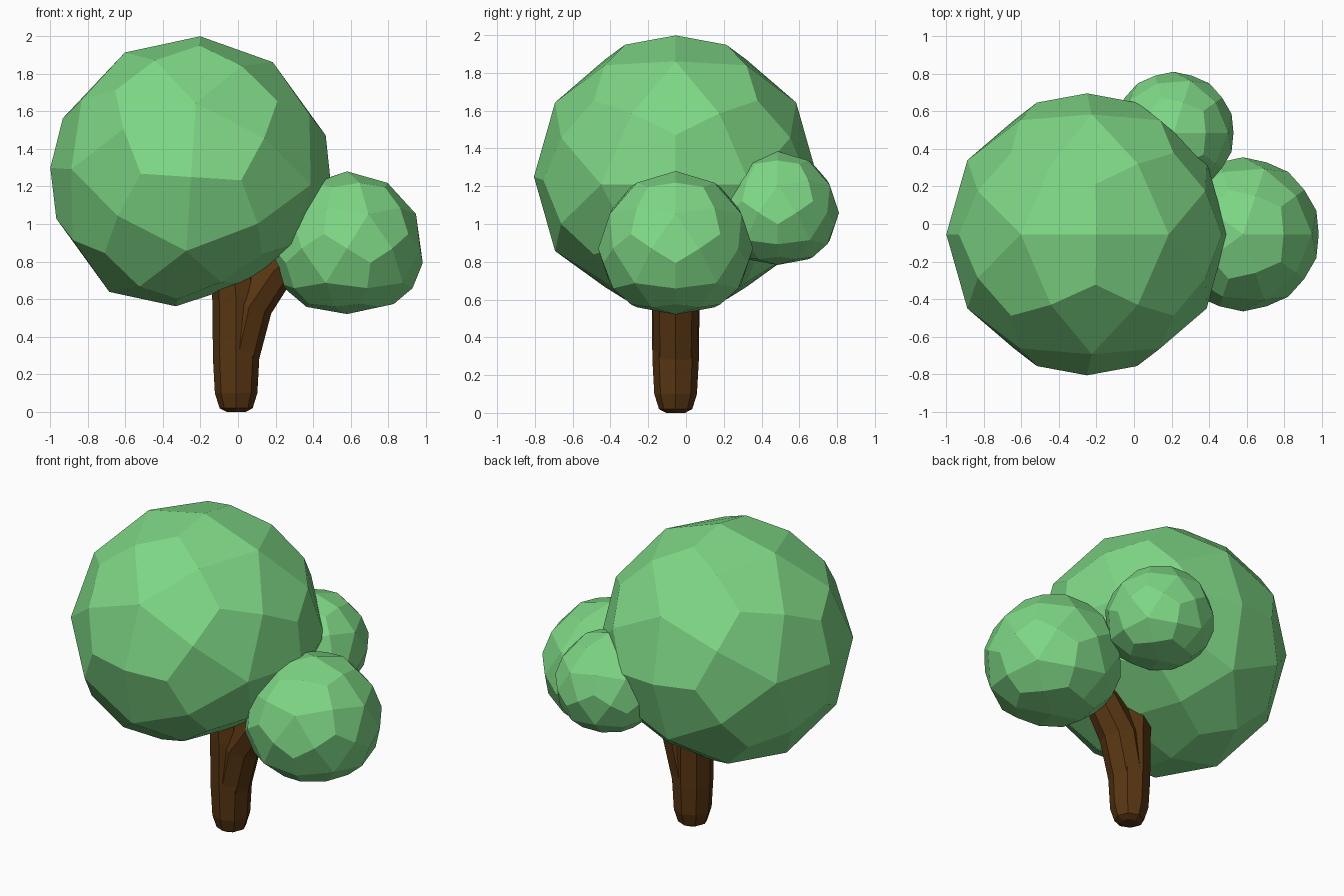
import bpy, bmesh, math
from mathutils import Vector, Matrix

if "Cube" in bpy.data.objects:
    bpy.data.objects.remove(bpy.data.objects["Cube"], do_unlink=True)


def material(name, rgb):
    m = bpy.data.materials.new(name)
    m.use_nodes = True
    m.diffuse_color = (*rgb, 1)
    m.node_tree.nodes["Principled BSDF"].inputs["Base Color"].default_value = (*rgb, 1)
    return m


LEAF = material("leaf_green", (0.21, 0.68, 0.235))
BARK = material("bark_brown", (0.098, 0.037, 0.006))


def finish(bm, name, mat):
    bmesh.ops.recalc_face_normals(bm, faces=bm.faces)
    mesh = bpy.data.meshes.new(name)
    bm.to_mesh(mesh)
    bm.free()
    mesh.materials.append(mat)
    obj = bpy.data.objects.new(name, mesh)
    bpy.context.collection.objects.link(obj)
    return obj


def foliage(name, centre, radius, tilt=0):
    """Ball of kite-shaped faces with a slightly flattened underside."""
    base = bmesh.new()
    bmesh.ops.create_icosphere(base, subdivisions=1, radius=1)
    bm = bmesh.new()
    for face in base.faces:
        pts = [v.co.copy() for v in face.verts]
        mid = sum(pts, Vector()).normalized()
        for i, p in enumerate(pts):
            after = (p + pts[(i + 1) % 3]).normalized()
            before = (p + pts[i - 1]).normalized()
            bm.faces.new([bm.verts.new(c) for c in (p, after, mid, before)])
    base.free()
    bmesh.ops.remove_doubles(bm, verts=bm.verts, dist=0.001)
    for v in bm.verts:
        v.co.z *= 1 - 0.27 * max(0, -v.co.z - 0.45)
    bmesh.ops.scale(bm, vec=(radius,) * 3, verts=bm.verts)
    obj = finish(bm, name, LEAF)
    obj.location = centre
    obj.rotation_euler.y = math.radians(tilt)


def limb(name, rings, sides=8):
    """Tapered tube through (x, z, radius, lean) rings, all at one depth."""
    bm = bmesh.new()
    loops = []
    for x, z, r, lean in rings:
        turn = Matrix.Rotation(math.radians(lean), 3, 'Y')
        loop = []
        for i in range(sides):
            a = math.tau * i / sides
            offset = turn @ Vector((r * math.cos(a), r * math.sin(a), 0))
            loop.append(bm.verts.new(Vector((x, -0.055, z)) + offset))
        loops.append(loop)
    for low, high in zip(loops, loops[1:]):
        for i in range(sides):
            j = (i + 1) % sides
            bm.faces.new((low[i], low[j], high[j], high[i]))
    bm.faces.new(loops[0][::-1])
    bm.faces.new(loops[-1])
    finish(bm, name, BARK)


# Crown and the two smaller leaf balls
foliage("main_crown", (-0.25, -0.055, 1.25), 0.75, -28)
foliage("side_foliage", (0.58, -0.055, 0.87), 0.41)
foliage("back_foliage", (0.21, 0.485, 1.06), 0.325)

# Trunk, with a branch leaning towards the side foliage
limb("trunk", [(-0.01, 0, 0.05, 0), (-0.01, 0.02, 0.088, 0), (-0.01, 0.1, 0.113, 0),
               (-0.01, 0.28, 0.123, 0), (-0.01, 0.6, 0.127, 0), (-0.04, 0.95, 0.11, 0)])
limb("branch", [(-0.008, 0.26, 0.115, 0), (0.06, 0.56, 0.122, 18),
                (0.19, 0.75, 0.11, 38), (0.4, 0.92, 0.09, 50)])
